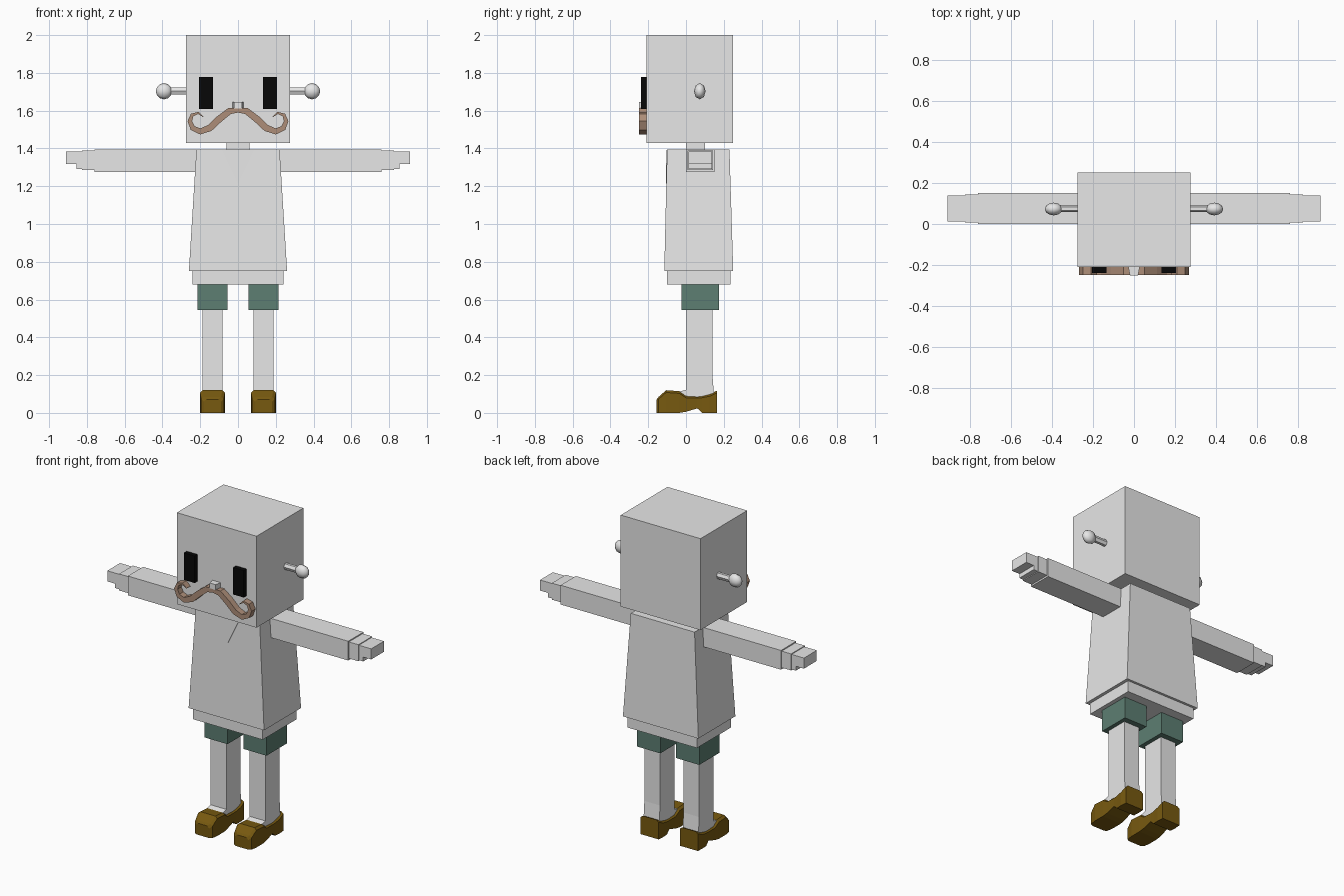
import bpy, bmesh, math
from mathutils import Vector

old = bpy.data.objects.get("Cube")
if old:
    bpy.data.objects.remove(old, do_unlink=True)


def material(name, rgb):
    mat = bpy.data.materials.new(name)
    mat.use_nodes = True
    mat.diffuse_color = (*rgb, 1)
    mat.node_tree.nodes["Principled BSDF"].inputs["Base Color"].default_value = (*rgb, 1)
    return mat


GREY = material("light grey", (0.8, 0.8, 0.8))
GREEN = material("dull green", (0.11, 0.21, 0.17))
BROWN = material("shoe brown", (0.185, 0.1, 0.005))
TAN = material("moustache tan", (0.42, 0.27, 0.19))
BLACK = material("black", (0.002, 0.002, 0.002))


def finish(name, bm, mat, side=1):
    """Turn a bmesh into an object; side -1 mirrors it across x."""
    for v in bm.verts:
        v.co.x *= side
    bmesh.ops.recalc_face_normals(bm, faces=bm.faces)
    mesh = bpy.data.meshes.new(name)
    bm.to_mesh(mesh)
    bm.free()
    mesh.materials.append(mat)
    ob = bpy.data.objects.new(name, mesh)
    bpy.context.collection.objects.link(ob)
    return ob


def loft(name, rings, mat, side=1):
    """Join rings of points with quads and cap both ends."""
    bm = bmesh.new()
    loops = [[bm.verts.new(p) for p in ring] for ring in rings]
    n = len(loops[0])
    for a, b in zip(loops, loops[1:]):
        for i in range(n):
            j = (i + 1) % n
            bm.faces.new((a[i], a[j], b[j], b[i]))
    bm.faces.new(loops[0])
    bm.faces.new(loops[-1])
    return finish(name, bm, mat, side)


def rect(x, y, z):
    return [(x[0], y[0], z), (x[1], y[0], z), (x[1], y[1], z), (x[0], y[1], z)]


def box(name, x, y, z, mat, side=1):
    return loft(name, [rect(x, y, z[0]), rect(x, y, z[1])], mat, side)


# Head, neck and nose
box("head", (-0.275, 0.275), (-0.21, 0.25), (1.43, 2.0), GREY)
box("neck", (-0.06, 0.06), (0, 0.1), (1.38, 1.44), GREY)
nose = [[(sx * w, y, z) for sx, z in ((-1, 1.612), (1, 1.612), (1, 1.645), (-1, 1.645))]
        for w, y in ((0.03, -0.2), (0.02, -0.25))]
loft("nose", nose, GREY)

# Shirt, its hem layer and the collar plate
loft("shirt", [rect((-0.26, 0.26), (-0.115, 0.25), 0.75),
               rect((-0.22, 0.22), (-0.1, 0.23), 1.395)], GREY)
box("shirt_hem", (-0.24, 0.24), (-0.1, 0.235), (0.68, 0.76), GREY)
collar = [[(-0.085, y, 1.393), (0.085, y, 1.393), (0, y - 0.004, 1.215)]
          for y in (-0.098, -0.103)]
loft("collar", collar, GREY)

# Moustache centre line: x, z, half width
CURL = [(0, 1.602, 0.012), (0.045, 1.598, 0.017), (0.1, 1.555, 0.018),
        (0.15, 1.508, 0.018), (0.2, 1.49, 0.016), (0.24, 1.508, 0.014),
        (0.255, 1.545, 0.012), (0.243, 1.577, 0.009), (0.21, 1.588, 0.006),
        (0.182, 1.566, 0.001)]


def moustache(name, side):
    rings = []
    for i, (x, z, w) in enumerate(CURL):
        a, b = CURL[max(i - 1, 0)], CURL[min(i + 1, len(CURL) - 1)]
        n = Vector((a[1] - b[1], b[0] - a[0])).normalized() * w
        if i == 0:
            n = Vector((0, w))
        rings.append([(x + s * n.x, y, z + s * n.y)
                      for s, y in ((1, -0.248), (-1, -0.248), (-1, -0.208), (1, -0.208))])
    loft(name, rings, TAN, side)


# Shoe stations from toe to heel: y, half width, sole height, top height
SHOE = [(-0.155, 0.045, 0, 0.072), (-0.145, 0.06, 0, 0.085), (-0.105, 0.066, 0, 0.12),
        (-0.035, 0.066, 0, 0.115), (0, 0.064, 0.006, 0.092), (0.06, 0.062, 0.024, 0.09),
        (0.085, 0.063, 0, 0.092), (0.125, 0.065, 0, 0.1), (0.165, 0.062, 0, 0.118)]


def shoe(name, side):
    rings = []
    for y, w, low, top in SHOE:
        half = [(w, low), (w, top - 0.012), (w - 0.014, top)]
        ring = half + [(-a, z) for a, z in reversed(half)]
        rings.append([(0.135 + a, y, z) for a, z in ring])
    loft(name, rings, BROWN, side)


def ear(name, side):
    bm = bmesh.new()
    # Thin six-sided rod
    rod = bmesh.ops.create_cone(bm, cap_ends=True, segments=6, radius1=0.021,
                                radius2=0.021, depth=0.12)["verts"]
    for v in rod:
        v.co = Vector((v.co.z + 0.32, v.co.y * 0.8 + 0.075, v.co.x + 1.705))
    # Flattened knob
    knob = bmesh.ops.create_uvsphere(bm, u_segments=8, v_segments=6, radius=0.043)["verts"]
    for v in knob:
        v.co = Vector((v.co.z + 0.392, v.co.y * 0.72 + 0.073, v.co.x + 1.703))
    ob = finish(name, bm, GREY, side)
    for p in ob.data.polygons:
        p.use_smooth = p.area < 0.0012 and abs(p.center.x) > 0.345


# Parts that repeat on both sides
for label, side in (("left", 1), ("right", -1)):
    box(label + "_eye", (0.133, 0.206), (-0.238, -0.2), (1.61, 1.778), BLACK, side)
    moustache(label + "_moustache", side)
    ear(label + "_ear", side)

    box(label + "_sleeve", (0.2, 0.76), (0, 0.15), (1.275, 1.395), GREY, side)
    box(label + "_palm", (0.75, 0.825), (0.007, 0.143), (1.285, 1.388), GREY, side)
    fingers = [(0.82, 1.29), (0.855, 1.29), (0.855, 1.317),
               (0.91, 1.317), (0.91, 1.383), (0.82, 1.383)]
    loft(label + "_fingers", [[(x, y, z) for x, z in fingers] for y in (0.012, 0.138)],
         GREY, side)

    box(label + "_shorts_leg", (0.055, 0.214), (-0.025, 0.175), (0.545, 0.69), GREEN, side)
    leg = [(0, 0.56), (0.14, 0.56), (0.14, 0.2), (0.15, 0.07),
           (-0.04, 0.07), (-0.035, 0.113), (0, 0.122)]
    loft(label + "_leg", [[(x, y, z) for y, z in leg] for x in (0.081, 0.189)], GREY, side)
    shoe(label + "_shoe", side)
